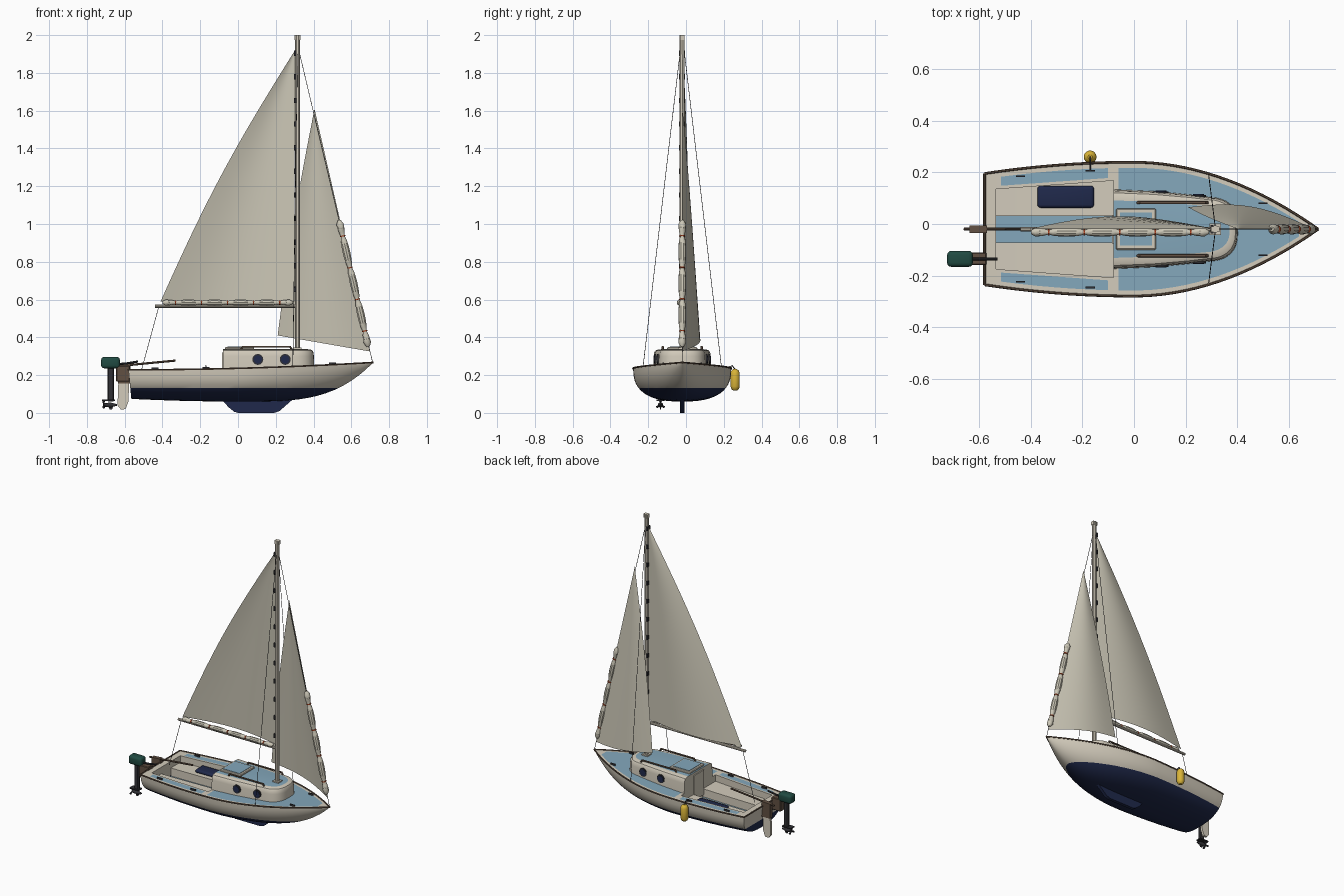
import bpy, bmesh, math
from mathutils import Vector

if "Cube" in bpy.data.objects:
    bpy.data.objects.remove(bpy.data.objects["Cube"], do_unlink=True)

CENTRE_Y = -0.02   # the boat's centreline


def material(name, r, g, b):
    m = bpy.data.materials.new(name)
    m.use_nodes = True
    m.diffuse_color = (r, g, b, 1)
    m.node_tree.nodes["Principled BSDF"].inputs["Base Color"].default_value = (r, g, b, 1)
    return m


CREAM = material("cream paint", .65, .60, .50)
SAIL = material("sail cloth", .60, .57, .47)
BLUE = material("deck blue", .23, .39, .50)
NAVY = material("navy", .014, .022, .07)
GREEN = material("dark green", .015, .07, .055)
BLACK = material("dark metal", .03, .03, .035)
BROWN = material("brown wood", .12, .08, .055)
YELLOW = material("yellow", .70, .46, .04)
RED = material("red cord", .50, .07, .02)


def finish(ob, mats, smooth=True):
    for m in mats:
        ob.data.materials.append(m)
    ob.location.y += CENTRE_Y
    bpy.ops.object.select_all(action='DESELECT')
    ob.select_set(True)
    bpy.context.view_layer.objects.active = ob
    if smooth:
        bpy.ops.object.shade_smooth_by_angle(angle=math.radians(35))
    return ob


def from_bmesh(name, bm, *mats, smooth=True):
    bmesh.ops.recalc_face_normals(bm, faces=bm.faces)
    me = bpy.data.meshes.new(name)
    bm.to_mesh(me)
    bm.free()
    ob = bpy.data.objects.new(name, me)
    bpy.context.collection.objects.link(ob)
    return finish(ob, mats, smooth)


def box(name, lo, hi, mat, bevel=0, segments=3):
    bm = bmesh.new()
    bmesh.ops.create_cube(bm, size=1)
    lo, hi = Vector(lo), Vector(hi)
    for v in bm.verts:
        v.co = (lo + hi) / 2 + v.co * (hi - lo)
    if bevel:
        bmesh.ops.bevel(bm, geom=bm.edges[:], offset=bevel, segments=segments,
                        profile=.5, affect='EDGES')
    return from_bmesh(name, bm, mat)


def tube(name, points, radius, mat, radii=None, sides=3):
    cu = bpy.data.curves.new(name, 'CURVE')
    cu.dimensions = '3D'
    cu.bevel_depth = radius
    cu.bevel_resolution = sides
    cu.use_fill_caps = True
    sp = cu.splines.new('POLY')
    sp.points.add(len(points) - 1)
    for i, p in enumerate(points):
        sp.points[i].co = (*p, 1)
        sp.points[i].radius = radii[i] if radii else 1
    ob = bpy.data.objects.new(name, cu)
    bpy.context.collection.objects.link(ob)
    bpy.ops.object.select_all(action='DESELECT')
    ob.select_set(True)
    bpy.context.view_layer.objects.active = ob
    bpy.ops.object.convert(target='MESH')
    return finish(bpy.context.object, [mat])


def extrude(name, outline, half, mat, y=0, taper=1):
    """Side profile in x and z, given thickness across y."""
    bm = bmesh.new()
    rings = [[bm.verts.new((x, y + s * half, z)) for x, z in outline] for s in (-1, 1)]
    for r in rings:
        bm.faces.new(r)
    n = len(outline)
    for i in range(n):
        j = (i + 1) % n
        bm.faces.new((rings[0][i], rings[0][j], rings[1][j], rings[1][i]))
    return from_bmesh(name, bm, mat)


# Hull lines: half breadth, keel height and sheer height along x
BOW, STERN = .715, -.58
AFT, FWD = -.535, -.08      # cockpit ends


def fore(x):
    return max(x, 0) / BOW


def breadth(x):
    return .26 * (1 - fore(x) ** 1.95) if x > 0 else .26 - .044 * (x / STERN) ** 2


def keel_z(x):
    return .06 + .207 * fore(x) ** 3.6 + (.015 * (x / STERN) ** 2 if x < 0 else 0)


def sheer(x):
    return .228 + .039 * ((x - STERN) / (BOW - STERN)) ** 2


def ring(x, well):
    b, k, s = breadth(x), keel_z(x), sheer(x)
    e = .78 + .35 * fore(x)
    half = []
    for i in range(13):
        a = math.pi / 2 * i / 12
        half.append((b * math.sin(a) ** e, s - (s - k) * max(math.cos(a), 0) ** e))
    inner = max(b - .022, 0)
    c = min(.188 + .0725 * (min(x, FWD) - FWD), inner)
    d = min(.052, inner)
    bench, sole = (s - .045, s - .1) if well else (s, s)
    half += [(inner, s), (min(c + .012, inner), s), (c, s), (c, bench),
             (d, bench), (d, sole), (0, sole)]
    full = half + [(-y, z) for y, z in half[-2:0:-1]]
    rake = .1 if x == STERN else 0
    return [(x + rake * (s - z), y, z) for y, z in full]


# Hull, deck and cockpit lofted as one skin
stations = [(STERN, 0), (AFT, 0), (AFT, 1), (-.515, 1)]
stations += [(-.515 + .415 * i / 6, 1) for i in range(1, 7)] + [(FWD, 1), (FWD, 0), (-.06, 0)]
stations += [(-.06 + .7 * i / 16, 0) for i in range(1, 17)]
stations += [(x, 0) for x in (.67, .69, .705, BOW)]
bm = bmesh.new()
rows = [[bm.verts.new(p) for p in ring(*st)] for st in stations]
n = len(rows[0])
bm.faces.new(rows[0])
for p, q in zip(rows, rows[1:]):
    for i in range(n):
        bm.faces.new((p[i], p[(i + 1) % n], q[(i + 1) % n], q[i]))
bmesh.ops.remove_doubles(bm, verts=bm.verts, dist=.0003)
bmesh.ops.dissolve_degenerate(bm, edges=bm.edges, dist=.0001)
WATER = .133
bmesh.ops.bisect_plane(bm, geom=bm.verts[:] + bm.edges[:] + bm.faces[:],
                       plane_co=(0, 0, WATER), plane_no=(0, 0, 1))
bmesh.ops.recalc_face_normals(bm, faces=bm.faces)
for f in bm.faces:
    c = f.calc_center_median()
    ay, b = abs(c.y), breadth(c.x)
    cockpit = AFT < c.x < FWD
    if f.normal.z > .8:
        if cockpit and ay < .052:
            f.material_index = 1
        elif cockpit:
            side = ay > .2 + .0725 * (c.x - FWD) and c.z > sheer(c.x) - .02
            f.material_index = int(side and ay < b - .021 and -.515 < c.x < -.1)
        else:
            f.material_index = int(-.06 < c.x < .64 and ay < b - .02)
    elif c.z < WATER and not (cockpit and ay < .06 and c.z > .11):
        f.material_index = 2
from_bmesh("hull", bm, CREAM, BLUE, NAVY)

# Rub rails along the sheer, with deck cleats
for side, s in (("left", 1), ("right", -1)):
    xs = [STERN + (BOW - STERN) * i / 30 for i in range(31)]
    tube(side + "_rub_rail", [(x, s * breadth(x), sheer(x)) for x in xs], .005, BROWN, sides=1)
    for i, x in enumerate((-.44, -.17, .5)):
        y = s * (breadth(x) - .03)
        box(f"{side}_cleat_{i}", (x - .018, y - .003, sheer(x)),
            (x + .018, y + .003, sheer(x) + .012), BLACK)
tube("stern_rail", [(STERN, s * breadth(STERN), sheer(STERN)) for s in (-1, 1)], .005, BROWN)

# Keel fin
extrude("keel", [(-.09, .075), (-.05, .03), (-.02, .006), (0, 0), (.19, 0), (.22, .01),
                 (.30, .08)], .011, NAVY)

# Cabin with rounded front and blue roof
bm = bmesh.new()
plan = [(FWD, .155), (.08, .148), (.22, .135)]
plan += [(.30 + .105 * math.sin(a), .125 * math.cos(a) ** .7)
         for a in [math.pi / 2 * i / 8 for i in range(8)]] + [(.405, 0)]
plan += [(x, -y) for x, y in plan[-2::-1]]
levels = [(.215, 1), (.30, .975), (.32, .955), (.331, .91), (.335, .84), (.337, .72)]
rings = [[bm.verts.new((FWD + (x - FWD) * (1 - (1 - k) * .25), y * k, z)) for x, y in plan]
         for z, k in levels]
for p, q in zip(rings, rings[1:]):
    for i in range(len(plan)):
        j = (i + 1) % len(plan)
        bm.faces.new((p[i], p[j], q[j], q[i]))
roof = bm.faces.new(rings[-1])
roof.material_index = 1
from_bmesh("cabin", bm, CREAM, BLUE)

# Sliding hatch, companionway door and foredeck hatch
box("hatch", (-.07, -.08, .33), (.085, .08, .348), CREAM, .004, 1)
box("hatch_panel", (-.055, -.064, .346), (.07, .064, .351), BLUE)
box("door", (-.086, -.055, .15), (-.079, .055, .32), CREAM)
for side, s in (("left", 1), ("right", -1)):
    # Handrails and portholes
    y = s * .103
    tube(side + "_handrail", [(.015, y, .335), (.025, y, .35), (.275, y, .35), (.285, y, .335)],
         .006, BROWN)
    for i, (x, w) in enumerate(((.105, .1425), (.25, .1285))):
        tube(f"{side}_porthole_rim_{i}", [(x, s * (w - .012), .283), (x, s * (w + .004), .283)],
             .029, BLACK, sides=6)
        tube(f"{side}_porthole_{i}", [(x, s * w, .283), (x, s * (w + .007), .283)],
             .022, NAVY, sides=6)
box("cushion", (-.375, .083, .18), (-.155, .168, .205), NAVY, .012)

# Mast, boom and sail slides
MX = .315
box("mast_step", (MX - .022, -.022, .33), (MX + .022, .022, .345), CREAM)
tube("mast", [(MX, 0, .24), (MX, 0, 2)], .014, CREAM)
box("masthead", (MX - .016, -.011, 1.975), (MX + .016, .011, 2), CREAM)
tube("boom", [(-.44, 0, .565), (.305, 0, .565)], .009, CREAM)
for i in range(11):
    z = .64 + .125 * i
    box(f"sail_slide_{i}", (MX - .018, -.016, z), (MX - .007, .016, z + .028), BLACK)


def sail(name, tack, clew, head, roach, belly):
    """Curved triangular cloth between three corners."""
    tack, clew, head = map(Vector, (tack, clew, head))
    bm = bmesh.new()
    rows, nu, nv = [], 12, 24
    for j in range(nv + 1):
        v = j / nv
        luff = tack.lerp(head, v)
        leech = clew.lerp(head, v) + Vector((-roach, 0, roach * .4)) * math.sin(math.pi * v)
        row = []
        for i in range(nu + 1):
            u = i / nu
            p = luff.lerp(leech, u)
            p.y += belly * math.sin(math.pi * u) * (1 - v) ** .7
            row.append(bm.verts.new(p))
        rows.append(row)
    for p, q in zip(rows, rows[1:]):
        for i in range(nu):
            bm.faces.new((p[i], p[i + 1], q[i + 1], q[i]))
    return from_bmesh(name, bm, SAIL)


def roll(name, a, b, radius, ties):
    """Bunched cloth, pinched where cords tie it."""
    a, b = Vector(a), Vector(b)
    count = ties * 8
    pts = [a.lerp(b, i / count) for i in range(count + 1)]
    rad = [.5 + .5 * abs(math.sin(math.pi * (i / 8 + .5))) ** .6 for i in range(count + 1)]
    rad[0] = rad[-1] = .4
    tube(name, pts, radius, SAIL, rad)
    axis = (b - a).normalized() * .003
    for i in range(ties):
        p = a.lerp(b, (i + .5) / ties)
        tube(f"{name}_tie_{i}", [p - axis, p + axis], radius * .75, RED)


sail("mainsail", (.298, 0, .59), (-.41, 0, .59), (.302, 0, 1.92), .03, .05)
sail("jib", (.70, 0, .325), (.21, .085, .41), (.405, 0, 1.61), .012, .045)
roll("main_roll", (-.40, -.012, .584), (.29, -.012, .584), .017, 5)
roll("jib_roll", (.69, 0, .35), (.535, 0, 1.02), .021, 4)

# Standing rigging and mainsheet
WIRE = .0016
tube("forestay", [(MX, 0, 1.95), (.712, 0, .27)], WIRE, BLACK, sides=1)
tube("mainsheet", [(-.42, 0, .56), (-.51, 0, .23)], WIRE, BLACK, sides=1)
for side, s in (("left", 1), ("right", -1)):
    tube(side + "_shroud", [(MX, s * .01, 1.92), (.29, s * (breadth(.29) - .008), .245)],
         WIRE, BLACK, sides=1)

# Rudder and tiller
extrude("rudder_blade", [(-.575, .2), (-.58, .06), (-.595, .02), (-.62, .018), (-.638, .04),
                         (-.632, .2)], .008, CREAM)
extrude("rudder_head", [(-.57, .155), (-.635, .155), (-.638, .255), (-.57, .26)], .014, BROWN)
tube("tiller", [(-.66, 0, .247), (-.56, 0, .255), (-.33, 0, .277)], .006, BROWN)

# Outboard motor on its bracket
OX, OY = -.675, -.115
box("motor_bracket", (-.645, OY - .025, .165), (-.572, OY + .025, .25), BROWN, .004, 1)
box("motor_cowl", (OX - .05, OY - .031, .236), (OX + .05, OY + .031, .296), GREEN, .016)
box("motor_leg", (OX - .016, OY - .012, .06), (OX + .018, OY + .012, .24), BLACK, .005, 1)
box("cavitation_plate", (OX - .045, OY - .02, .063), (OX + .025, OY + .02, .07), BLACK)
tube("gearcase", [(OX - .035, OY, .042), (OX, OY, .042), (OX + .035, OY, .042)], .014, BLACK,
     [.7, 1, .3])
extrude("skeg", [(OX - .015, .045), (OX - .005, .018), (OX + .008, .018), (OX + .018, .045)],
        .003, BLACK, OY)
for i in range(3):
    a = math.pi * (.5 + i * 2 / 3)
    hub = Vector((OX - .036, OY, .042))
    tube(f"propeller_blade_{i}", [hub, hub + Vector((0, math.cos(a), math.sin(a))) * .025],
         .007, BLACK, [.5, 1])
tube("motor_handle", [(OX + .04, OY, .258), (-.59, OY, .262), (-.53, OY, .272)], .006, BLACK)

# Fender hung over the left side
tube("fender", [(-.17, .28, z) for z in (.118, .126, .14, .21, .224, .232)], .025, YELLOW,
     [.4, .8, 1, 1, .8, .35], 5)
tube("fender_rope", [(-.17, .28, .23), (-.17, .265, .25), (-.17, .225, .235)], .003, BLACK)
